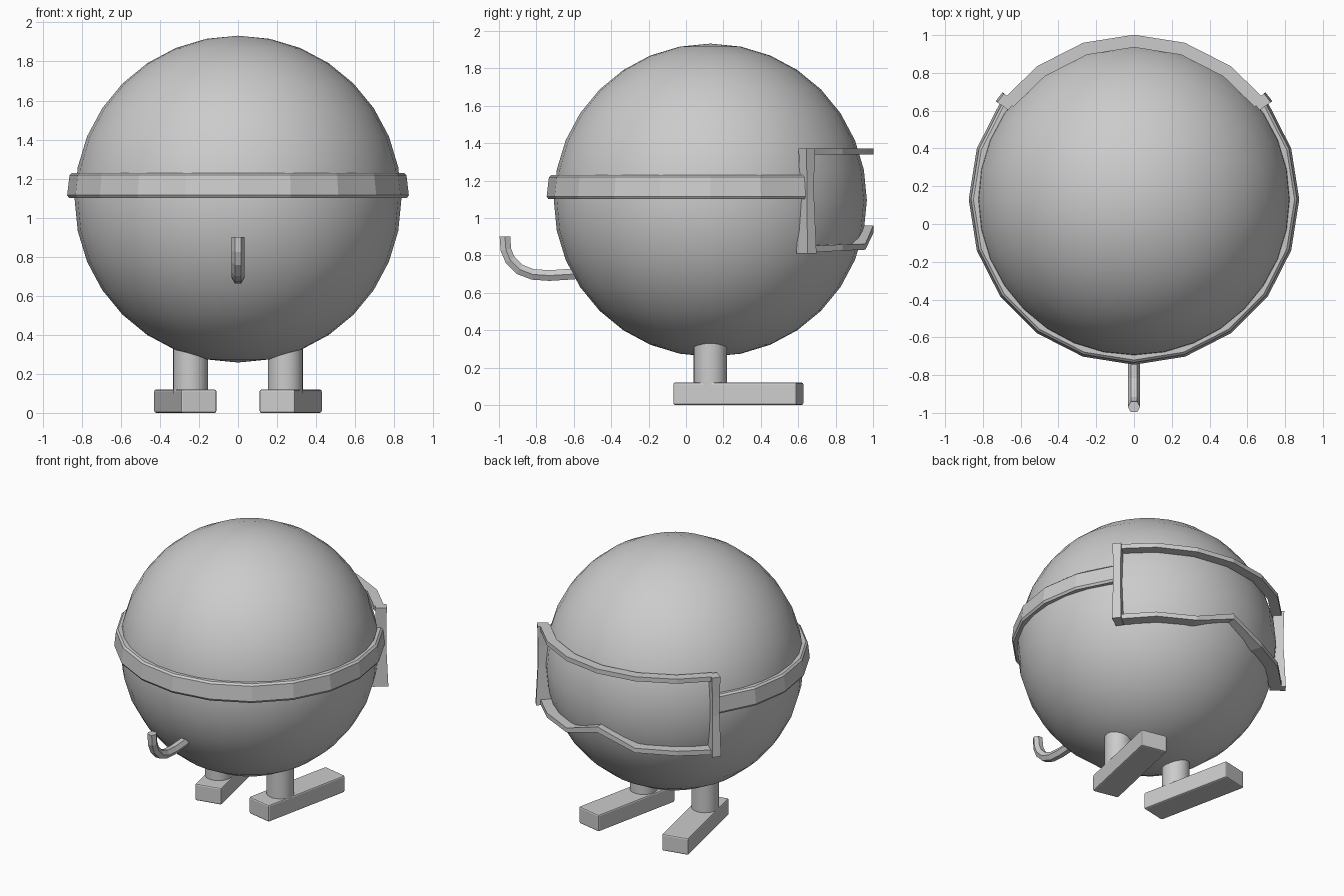
import bpy, bmesh
from math import sin, cos, radians, pi

if "Cube" in bpy.data.objects:
    bpy.data.objects.remove(bpy.data.objects["Cube"])

CY, CZ = 0.13, 1.095          # body centre


def polar(r, deg, z):
    a = radians(deg)
    return (r * cos(a), CY + r * sin(a), z)


def sweep(name, sections):
    """Skin a closed cross-section along a list of stations, capping the ends."""
    bm = bmesh.new()
    rings = [[bm.verts.new(p) for p in s] for s in sections]
    for a, b in zip(rings, rings[1:]):
        n = len(a)
        for i in range(n):
            j = (i + 1) % n
            bm.faces.new((a[i], a[j], b[j], b[i]))
    bm.faces.new(rings[0])
    bm.faces.new(rings[-1])
    bmesh.ops.recalc_face_normals(bm, faces=bm.faces)
    me = bpy.data.meshes.new(name)
    bm.to_mesh(me)
    bm.free()
    ob = bpy.data.objects.new(name, me)
    bpy.context.collection.objects.link(ob)
    return ob


# Round body
bpy.ops.mesh.primitive_uv_sphere_add(segments=32, ring_count=16, radius=0.837,
                                     location=(0, CY, CZ))
bpy.context.object.name = "body"
bpy.ops.object.shade_smooth()

# Belt round the front and sides (20-sided, open at the back)
belt = [(0.81, 1.23), (0.85, 1.23), (0.863, 1.218), (0.875, 1.115),
        (0.865, 1.10), (0.81, 1.10)]
sweep("belt", [[polar(r, a, z) for r, z in belt] for a in range(144, 397, 18)])

# Window frame at the back: upper and lower rails
angles = [37.5, 54, 72, 90, 108, 126, 142.5]


def rail(name, levels, r_in):
    sweep(name, [[polar(r_in, a, z1), polar(0.872, a, z1),
                  polar(0.872, a, z0), polar(r_in, a, z0)]
                 for a, (z0, z1) in zip(angles, levels)])


rail("upper_rail", [(1.34, 1.372)] * 7, 0.805)
low = [(0.815, 0.85), (0.825, 0.858), (0.83, 0.862)]
rail("lower_rail", low + [(0.92, 0.96)] + low[::-1], 0.79)

# Window frame side posts: z, inner radius, outer radius, half angle
post = [(1.372, 0.815, 0.888, 1.9), (1.23, 0.815, 0.884, 1.6),
        (1.10, 0.815, 0.884, 1.6), (0.81, 0.795, 0.898, 1.9)]
for side, mid in (("right", 37.3), ("left", 142.7)):
    sweep(side + "_post", [[polar(ri, mid - h, z), polar(ro, mid - h, z),
                            polar(ro, mid + h, z), polar(ri, mid + h, z)]
                           for z, ri, ro, h in post])

# Curled hook at the front
path = [(-0.52, 0.715), (-0.60, 0.70), (-0.73, 0.692), (-0.82, 0.698),
        (-0.89, 0.725), (-0.94, 0.775), (-0.963, 0.83), (-0.968, 0.90)]
R = 0.033
sections = []
for i, (y, z) in enumerate(path):
    y0, z0 = path[max(i - 1, 0)]
    y1, z1 = path[min(i + 1, len(path) - 1)]
    d = ((y1 - y0) ** 2 + (z1 - z0) ** 2) ** 0.5
    ny, nz = (z1 - z0) / d, -(y1 - y0) / d
    if i == len(path) - 1:
        ny, nz = 1, 0
    sections.append([(R * cos(k * pi / 3), y + R * sin(k * pi / 3) * ny,
                      z + R * sin(k * pi / 3) * nz) for k in range(6)])
sweep("hook", sections)

# Legs and splayed feet
for side, s in (("right", 1), ("left", -1)):
    bpy.ops.mesh.primitive_cylinder_add(vertices=24, radius=0.09, depth=0.32,
                                        location=(s * 0.243, CY, 0.26))
    bpy.context.object.name = side + "_leg"
    bpy.ops.object.shade_smooth_by_angle()

    bpy.ops.mesh.primitive_cube_add(size=1, location=(s * 0.27, 0.28, 0.06),
                                    rotation=(0, 0, -s * radians(12)))
    foot = bpy.context.object
    foot.name = side + "_foot"
    foot.scale = (0.186, 0.675, 0.12)
    bpy.ops.object.transform_apply(location=False, rotation=False, scale=True)
    bev = foot.modifiers.new("soft_edges", 'BEVEL')
    bev.width = 0.01
    bev.segments = 2
